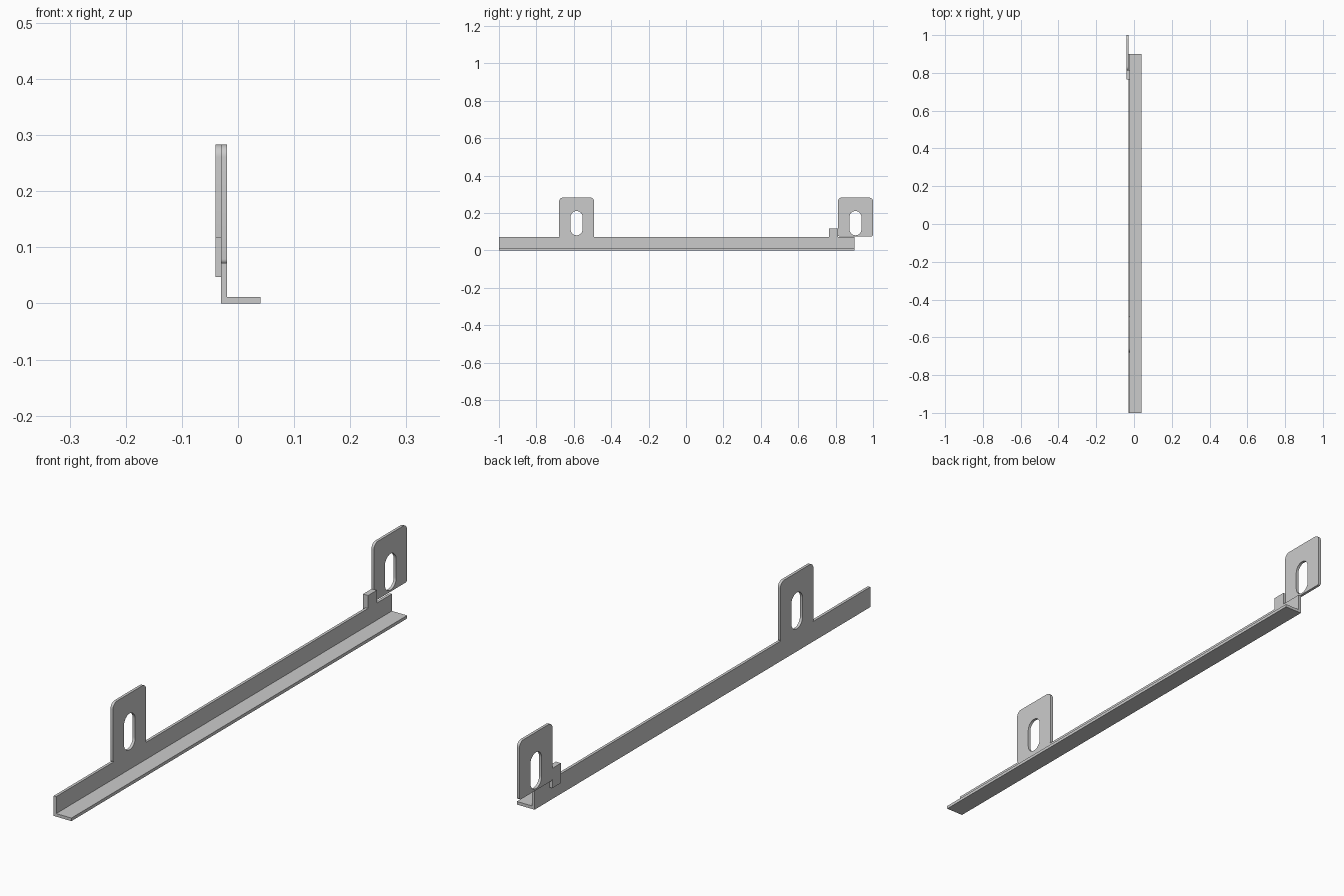
import bpy
import bmesh
from math import pi, cos, sin, radians

if "Cube" in bpy.data.objects:
    bpy.data.objects.remove(bpy.data.objects["Cube"], do_unlink=True)

# One plain steel colour
steel = bpy.data.materials.new("grey steel")
steel.use_nodes = True
GREY = (0.6, 0.6, 0.6, 1)
steel.diffuse_color = GREY
steel.node_tree.nodes["Principled BSDF"].inputs["Base Color"].default_value = GREY

SHEET = 0.01      # sheet thickness
BACK = -0.03      # outer face of the rail's upright leg
RAIL_TOP = 0.072


def arc(cx, cy, r, start, sweep, steps):
    return [(cx + r * cos(start + sweep * i / steps),
             cy + r * sin(start + sweep * i / steps)) for i in range(steps + 1)]


def prism(name, profile, y0, y1):
    """Extrude an x-z profile from y0 to y1."""
    bm = bmesh.new()
    face = bm.faces.new([bm.verts.new((x, y0, z)) for x, z in profile])
    out = bmesh.ops.extrude_face_region(bm, geom=[face])
    for v in out["geom"]:
        if isinstance(v, bmesh.types.BMVert):
            v.co.y = y1
    bmesh.ops.recalc_face_normals(bm, faces=bm.faces)
    mesh = bpy.data.meshes.new(name)
    bm.to_mesh(mesh)
    bm.free()
    mesh.materials.append(steel)
    obj = bpy.data.objects.new(name, mesh)
    bpy.context.collection.objects.link(obj)
    return obj


def slotted_tab(name, x0, centre_y, z0):
    """Upright plate with rounded corners and an upright slot."""
    half, z1, big, small = 0.094, 0.283, 0.022, 0.009
    outline = (arc(half - big, z1 - big, big, 0, pi / 2, 8)
               + arc(-half + big, z1 - big, big, pi / 2, pi / 2, 8)
               + arc(-half + small, z0 + small, small, pi, pi / 2, 6)
               + arc(half - small, z0 + small, small, 1.5 * pi, pi / 2, 6))
    r = 0.032
    slot = arc(0, 0.211 - r, r, 0, pi, 16) + arc(0, 0.081 + r, r, pi, pi, 16)

    curve = bpy.data.curves.new(name, "CURVE")
    curve.dimensions = "2D"
    curve.fill_mode = "BOTH"
    curve.extrude = SHEET / 2
    for loop in (outline, slot):
        spline = curve.splines.new("POLY")
        spline.points.add(len(loop) - 1)
        for point, (u, v) in zip(spline.points, loop):
            point.co = (u, v, 0, 1)
        spline.use_cyclic_u = True
    curve.materials.append(steel)
    obj = bpy.data.objects.new(name, curve)
    bpy.context.collection.objects.link(obj)
    obj.location = (x0 + SHEET / 2, centre_y, 0)
    obj.rotation_euler = (pi / 2, 0, pi / 2)

    bpy.ops.object.select_all(action="DESELECT")
    obj.select_set(True)
    bpy.context.view_layer.objects.active = obj
    bpy.ops.object.convert(target="MESH")
    bpy.ops.object.shade_smooth_by_angle(angle=radians(30))
    return obj


# L-section rail
inner = BACK + SHEET
prism("angle_rail", [(BACK, 0), (0.04, 0), (0.04, 0.011), (inner, 0.011),
                     (inner, RAIL_TOP), (BACK, RAIL_TOP)], -1.0, 0.9)

# Front tab, flush with the rail's upright leg
slotted_tab("front_tab", BACK, -0.585, 0.07)

# Rear tab, offset outward by one sheet thickness
slotted_tab("rear_tab", BACK - SHEET, 0.906, 0.075)

# Jog that steps from the rail out to the rear tab
prism("rear_tab_jog", [(BACK - SHEET, 0.047), (BACK, 0.047), (BACK, RAIL_TOP),
                       (inner, RAIL_TOP), (inner, 0.118),
                       (BACK - SHEET, 0.118)], 0.765, 0.814)
